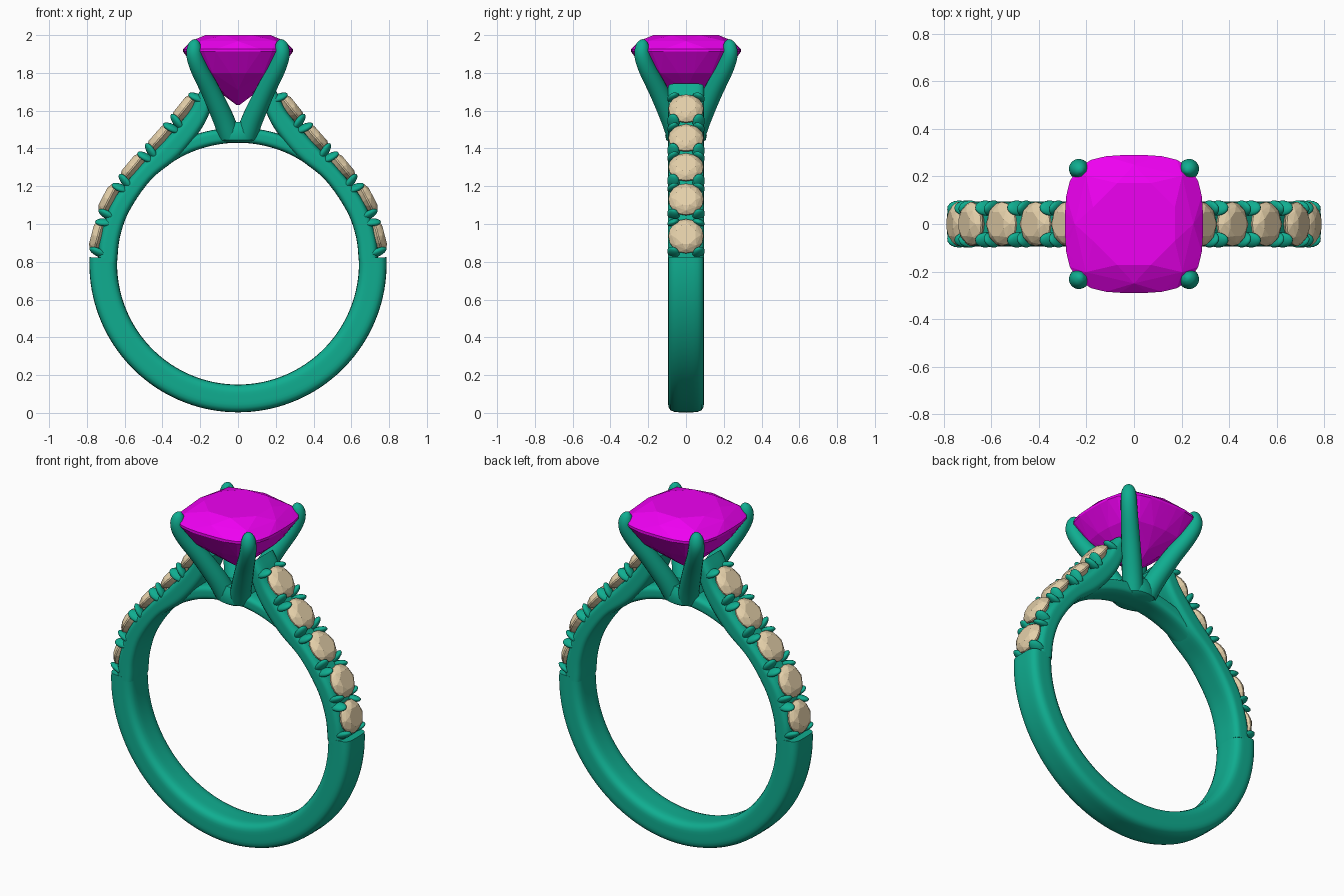
import bpy, bmesh, math
from mathutils import Vector, Matrix

if "Cube" in bpy.data.objects:
    bpy.data.objects.remove(bpy.data.objects["Cube"])


def material(name, col):
    m = bpy.data.materials.new(name)
    m.diffuse_color = (*col, 1)
    m.use_nodes = True
    m.node_tree.nodes["Principled BSDF"].inputs["Base Color"].default_value = m.diffuse_color
    return m


METAL = material("teal_metal", (0.005, 0.42, 0.28))
PINK = material("magenta_gem", (0.86, 0.0, 0.88))
CREAM = material("cream_gem", (0.78, 0.63, 0.40))


def finish(bm, name, mat, smooth=True, mirror=(False, False)):
    bmesh.ops.recalc_face_normals(bm, faces=bm.faces)
    me = bpy.data.meshes.new(name)
    bm.to_mesh(me)
    bm.free()
    ob = bpy.data.objects.new(name, me)
    bpy.context.collection.objects.link(ob)
    me.materials.append(mat)
    if smooth:
        bpy.ops.object.select_all(action='DESELECT')
        ob.select_set(True)
        bpy.context.view_layer.objects.active = ob
        bpy.ops.object.shade_smooth_by_angle(angle=math.radians(45))
    if any(mirror):
        md = ob.modifiers.new("mirror", 'MIRROR')
        md.use_axis = (mirror[0], mirror[1], False)
        md.use_mirror_merge = False
    return ob


def superellipse(n, power, phase=0.0):
    pts = []
    for i in range(n):
        a = 2 * math.pi * (i + phase) / n
        c, s = math.cos(a), math.sin(a)
        r = (abs(c) ** power + abs(s) ** power) ** (-1 / power)
        pts.append((r * c, r * s))
    return pts


def smooth_path(pts, steps=5):
    # Catmull-Rom through tuples of any size
    p = [Vector(q) for q in pts]
    p = [2 * p[0] - p[1]] + p + [2 * p[-1] - p[-2]]
    out = []
    for i in range(1, len(p) - 2):
        a, b, c, d = p[i - 1:i + 3]
        for k in range(steps):
            t = k / steps
            out.append(0.5 * (2 * b + (c - a) * t + (2 * a - 5 * b + 4 * c - d) * t * t
                              + (3 * b - a - 3 * c + d) * t ** 3))
    return out + [p[-2]]


def loft(name, rings, mirror=(False, False)):
    bm = bmesh.new()
    vr = [[bm.verts.new(v) for v in r] for r in rings]
    n = len(vr[0])
    for a, b in zip(vr, vr[1:]):
        for i in range(n):
            j = (i + 1) % n
            bm.faces.new((a[i], a[j], b[j], b[i]))
    bm.faces.new(vr[0])
    bm.faces.new(vr[-1])
    return finish(bm, name, METAL, True, mirror)


def band(name, stations, half_width, power=4.5, mirror=(False, False)):
    # stations: inner x,z and outer x,z
    rings = []
    for xi, zi, xo, zo in stations:
        i, o = Vector((xi, 0, zi)), Vector((xo, 0, zo))
        rings.append([(i + o) / 2 + (o - i) / 2 * u + Vector((0, half_width * v, 0))
                      for u, v in superellipse(32, power)])
    return loft(name, rings, mirror)


def gem(name, rings, power, mat, matrix=Matrix(), mirror=(False, False)):
    # rings: sides, radius, height, phase; convex hull makes the facets
    bm = bmesh.new()
    for n, r, z, ph in rings:
        for x, y in superellipse(n, power, ph):
            bm.verts.new(matrix @ Vector((x * r, y * r, z)))
    bmesh.ops.convex_hull(bm, input=bm.verts)
    bmesh.ops.delete(bm, geom=[v for v in bm.verts if not v.link_faces], context='VERTS')
    return finish(bm, name, mat, False, mirror)


# Lower shank and the bridge closing the finger hole
CZ, RI, RO = 0.79, 0.64, 0.787


def arc(a0, a1, r0, r1, n):
    out = []
    for k in range(n + 1):
        a = math.radians(a0 + (a1 - a0) * k / n)
        c, s = math.cos(a), math.sin(a)
        out.append((r0 * c, CZ + r0 * s, r1 * c, CZ + r1 * s))
    return out


band("shank", arc(2.5, -182.5, RI, RO, 72), 0.095)
band("bridge", arc(42, 138, RI, 0.72, 36), 0.075, 4)

# Cathedral shoulders, rising away from the finger hole
shoulder = [(0.640, 0.80, 0.742, 0.80), (0.625, 0.93, 0.730, 0.93), (0.575, 1.07, 0.667, 1.115),
            (0.46, 1.235, 0.537, 1.285), (0.31, 1.36, 0.395, 1.435), (0.19, 1.51, 0.263, 1.59),
            (0.135, 1.63, 0.213, 1.685), (0.12, 1.68, 0.175, 1.745)]
band("shoulder", smooth_path(shoulder), 0.095, 4.5, (True, False))

# Side stones along the shoulders
seats = [(0.770, 0.80), (0.741, 0.935), (0.683, 1.13), (0.555, 1.30), (0.412, 1.455),
         (0.282, 1.61), (0.20, 1.72)]
seats = [Vector((x, 0, z)) for x, z in seats]
Y = Vector((0, 1, 0))


def frame(origin, tangent):
    t = tangent.normalized()
    nrm = t.cross(Y).normalized()
    if nrm.x < 0:
        nrm = -nrm
    m = Matrix((t, nrm.cross(t), nrm)).transposed().to_4x4()
    m.translation = origin
    return m


for i in range(1, 6):
    m = frame(seats[i], seats[i + 1] - seats[i - 1])
    gem(f"side_stone_{i}", [(8, 0.055, 0.036, 0.5), (8, 0.078, 0.024, 0), (16, 0.093, 0.004, 0),
                            (16, 0.093, -0.004, 0), (8, 0.02, -0.06, 0)], 2, CREAM, m, (True, False))

# Paired claws in the gaps, leaning over each neighbouring stone
gaps = [Vector((0.757, 0, 0.832))]
gaps += [(seats[i] + seats[i + 1]) / 2 for i in range(1, 5)] + [Vector((0.214, 0, 1.693))]
dirs = [seats[1] - seats[0]] + [seats[i + 1] - seats[i] for i in range(1, 5)] + [seats[6] - seats[5]]
bm = bmesh.new()
for k, (g, d) in enumerate(zip(gaps, dirs)):
    m = frame(g, d)
    sides = [1] if k == 0 else [-1] if k == 5 else [-1, 1]
    for s in sides:
        for y in (-1, 1):
            local = (Matrix.Translation((s * 0.021, y * 0.067, -0.012))
                     @ Matrix.Rotation(s * 0.25, 4, 'Y')
                     @ Matrix.Rotation(-s * y * 0.35, 4, 'Z')
                     @ Matrix.Diagonal((0.019, 0.034, 0.05, 1)))
            bmesh.ops.create_uvsphere(bm, u_segments=14, v_segments=10, radius=1, matrix=m @ local)
finish(bm, "side_claws", METAL, True, (True, False))

# Head collar on the bridge
collar = [(0.085, 1.432), (0.105, 1.445), (0.110, 1.47), (0.105, 1.51), (0.09, 1.54)]
loft("head_collar", [[(r * x, r * y, z) for x, y in superellipse(40, 2.3)] for r, z in collar])

# Four main prongs: offset along both axes, height, radius
path = smooth_path([(0.045, 1.47, 0.058), (0.083, 1.57, 0.056), (0.143, 1.70, 0.051),
                    (0.205, 1.82, 0.046), (0.230, 1.89, 0.043), (0.231, 1.935, 0.038),
                    (0.224, 1.962, 0.025), (0.219, 1.973, 0.007)])
n1 = Vector((-1, 1, 0)).normalized()
rings = []
for i, (q, z, r) in enumerate(path):
    a, b = path[max(i - 1, 0)], path[min(i + 1, len(path) - 1)]
    t = Vector((b[0] - a[0], b[0] - a[0], b[1] - a[1])).normalized()
    n2 = t.cross(n1)
    rings.append([Vector((q, q, z)) + r * (n1 * x + n2 * y) for x, y in superellipse(20, 2)])
loft("main_prong", rings, (True, True))

# Cushion-cut centre stone
gem("centre_stone", [(8, 0.175, 2.0, 0.5), (8, 0.25, 1.968, 0), (32, 0.29, 1.926, 0),
                     (32, 0.29, 1.912, 0), (16, 0.215, 1.80, 0.5), (8, 0.115, 1.71, 0),
                     (4, 0.008, 1.63, 0)], 3.3, PINK)
